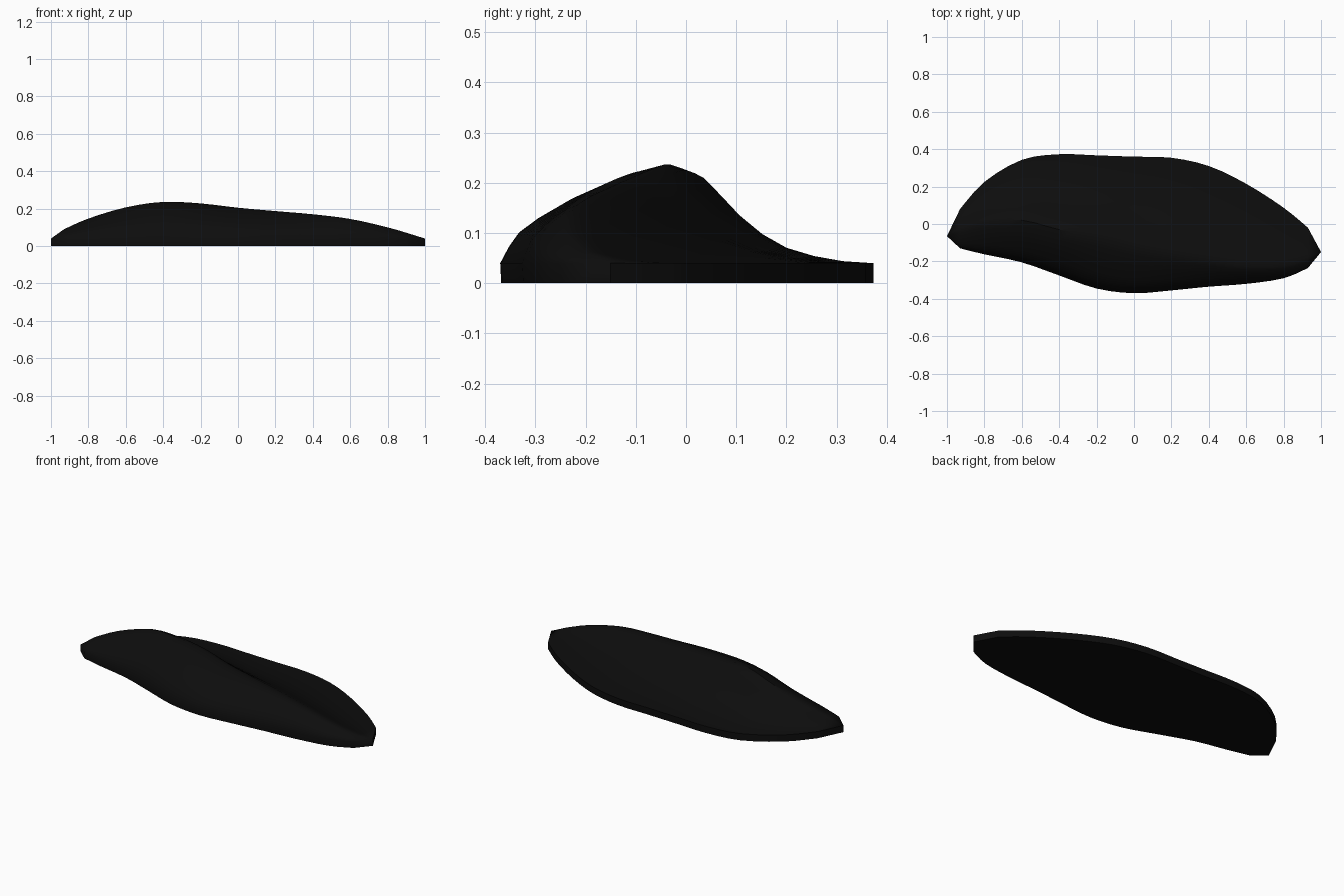
import bpy, bmesh

if "Cube" in bpy.data.objects:
    bpy.data.objects.remove(bpy.data.objects["Cube"])

# stations: x, front edge y, ridge y, back edge y, ridge height
STATIONS = [
    (-0.93, -0.13, -0.03, 0.08, 0.09),
    (-0.80, -0.162, 0.01, 0.225, 0.147),
    (-0.60, -0.205, 0.02, 0.343, 0.207),
    (-0.40, -0.275, -0.03, 0.373, 0.236),
    (-0.20, -0.345, -0.065, 0.367, 0.228),
    (0.00, -0.37, -0.12, 0.36, 0.205),
    (0.20, -0.355, -0.16, 0.354, 0.187),
    (0.40, -0.335, -0.195, 0.31, 0.17),
    (0.60, -0.32, -0.225, 0.215, 0.145),
    (0.80, -0.29, -0.225, 0.087, 0.10),
    (0.93, -0.235, -0.19, -0.02, 0.062),
]
# cross-section: (fraction of run, fraction of rise)
FRONT = [(0, 0), (0.07, 0.2), (0.15, 0.37), (0.3, 0.54), (0.55, 0.76), (0.8, 0.93)]
BACK = [(0, 1), (0.08, 0.94), (0.17, 0.76), (0.28, 0.53), (0.41, 0.32),
        (0.55, 0.165), (0.7, 0.075), (0.85, 0.02), (1, 0)]
RIM = 0.04


def smooth(rows, steps):
    """Catmull-Rom interpolation between stations."""
    out = []
    for i in range(len(rows) - 1):
        a, b, c, d = (rows[max(i - 1, 0)], rows[i], rows[i + 1],
                      rows[min(i + 2, len(rows) - 1)])
        for s in range(steps):
            t = s / steps
            out.append([q + 0.5 * t * (r - p + t * (2 * p - 5 * q + 4 * r - w
                        + t * (3 * (q - r) + w - p)))
                        for p, q, r, w in zip(a, b, c, d)])
    return out + [rows[-1]]


bm = bmesh.new()
rings = []
for x, front, ridge, back, height in smooth(STATIONS, 3):
    rise = height - RIM
    pts = [(front + 0.002, 0)]
    pts += [(front + (ridge - front) * t, RIM + rise * h) for t, h in FRONT]
    pts += [(ridge + (back - ridge) * t, RIM + rise * h) for t, h in BACK]
    pts += [(back, 0)]
    rings.append([bm.verts.new((x, y, z)) for y, z in pts])

# sloping top and rim, then flat underside
for a, b in zip(rings, rings[1:]):
    for i in range(len(a)):
        j = (i + 1) % len(a)
        bm.faces.new((a[i], a[j], b[j], b[i]))

# pointed ends
for ring, x, y in ((rings[0], -1, -0.065), (rings[-1], 1, -0.15)):
    top, low = bm.verts.new((x, y, RIM)), bm.verts.new((x, y, 0))
    for i in range(1, len(ring) - 2):
        bm.faces.new((ring[i], ring[i + 1], top))
    bm.faces.new((ring[0], ring[1], top, low))
    bm.faces.new((ring[-2], ring[-1], low, top))
    bm.faces.new((ring[-1], ring[0], low))

bmesh.ops.recalc_face_normals(bm, faces=bm.faces)
mesh = bpy.data.meshes.new("ridged_mound")
bm.to_mesh(mesh)
bm.free()
obj = bpy.data.objects.new("ridged_mound", mesh)
bpy.context.collection.objects.link(obj)

# near-black finish
mat = bpy.data.materials.new("black")
mat.diffuse_color = (0.004, 0.004, 0.004, 1)
mat.use_nodes = True
mat.node_tree.nodes["Principled BSDF"].inputs["Base Color"].default_value = mat.diffuse_color
mesh.materials.append(mat)

bpy.context.view_layer.objects.active = obj
obj.select_set(True)
bpy.ops.object.shade_smooth_by_angle(angle=0.6)
